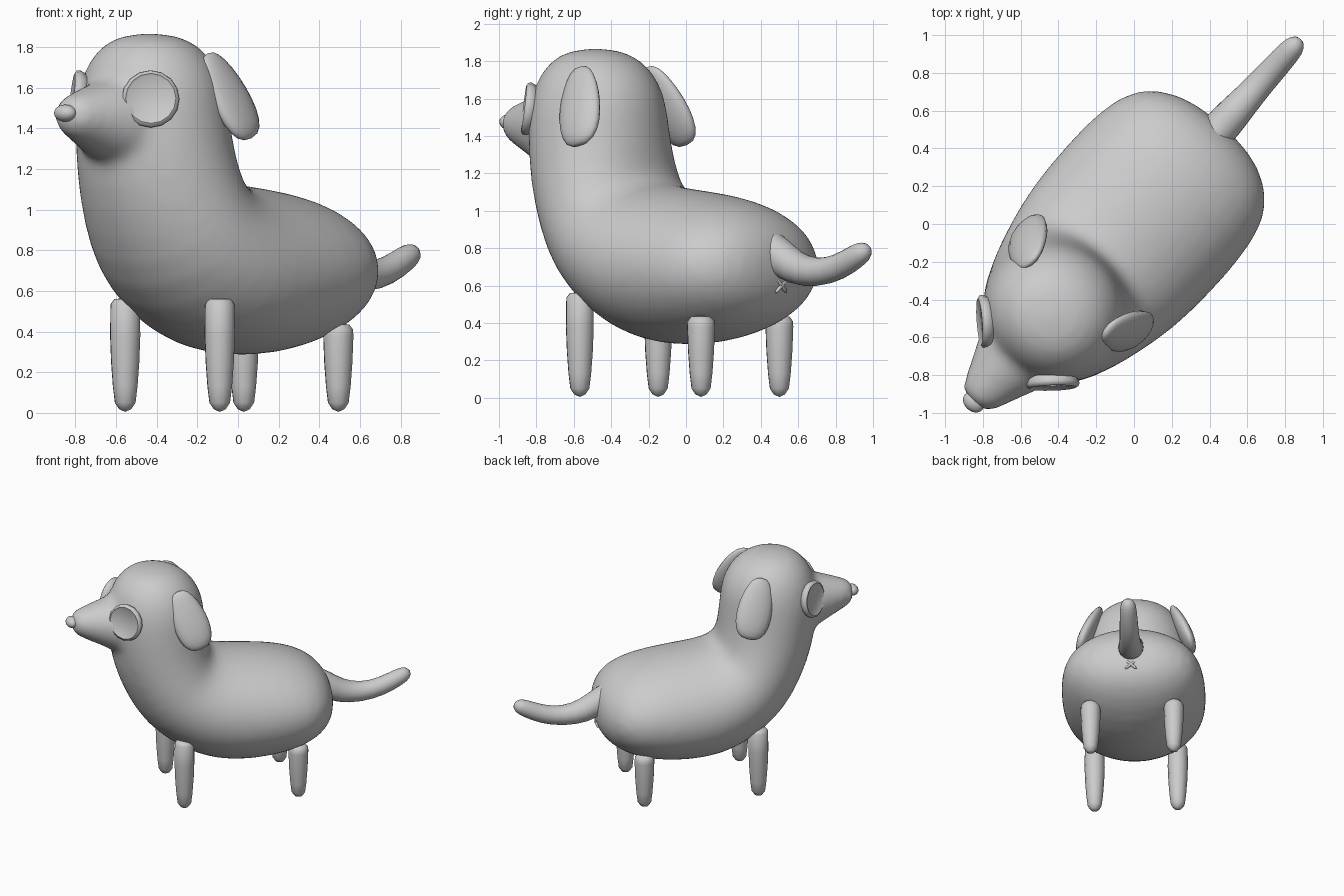
import bpy, bmesh
from math import sin, cos, pi, radians, hypot
from mathutils import Matrix, Vector

cube = bpy.data.objects.get("Cube")
if cube:
    bpy.data.objects.remove(cube, do_unlink=True)

TURN = Matrix.Rotation(radians(-42), 4, "Z")  # the dog stands diagonally

grey = bpy.data.materials.new("soft_grey")
grey.use_nodes = True
grey.diffuse_color = (0.6, 0.6, 0.6, 1)
grey.node_tree.nodes["Principled BSDF"].inputs["Base Color"].default_value = (0.6, 0.6, 0.6, 1)


def finish(name, bm, subdiv=0, sharp=None):
    bmesh.ops.recalc_face_normals(bm, faces=bm.faces)
    bm.transform(TURN)
    mesh = bpy.data.meshes.new(name)
    bm.to_mesh(mesh)
    bm.free()
    mesh.materials.append(grey)
    mesh.shade_smooth()
    if sharp:
        mesh.set_sharp_from_angle(angle=radians(sharp))
    obj = bpy.data.objects.new(name, mesh)
    bpy.context.collection.objects.link(obj)
    if subdiv:
        mod = obj.modifiers.new("rounding", "SUBSURF")
        mod.levels = mod.render_levels = subdiv
    return obj


def place(side, forward, up):
    return Vector((side, -forward, up))


def skin(bm, rings, start, end):
    """Bridge rings of points and close both ends with a fan."""
    loops = [[bm.verts.new(p) for p in ring] for ring in rings]
    n = len(loops[0])
    for a, b in zip(loops, loops[1:]):
        for i in range(n):
            j = (i + 1) % n
            bm.faces.new((a[i], a[j], b[j], b[i]))
    for loop, tip in ((loops[0], start), (loops[-1], end)):
        v = bm.verts.new(tip)
        for i in range(n):
            bm.faces.new((loop[i], loop[(i + 1) % n], v))


def loft(bm, sections, start, end, side=0, sides=16):
    """Sections: forward/up of one edge, forward/up of the opposite edge, half width."""
    rings = []
    for f1, z1, f2, z2, w in sections:
        a, b = place(side, f1, z1), place(side, f2, z2)
        mid, half = (a + b) / 2, (a - b) / 2
        rings.append([mid + half * cos(t) + Vector((w * sin(t), 0, 0))
                      for t in (2 * pi * i / sides for i in range(sides))])
    skin(bm, rings, place(side, *start), place(side, *end))


def frame(centre, z_axis, x_hint):
    z = z_axis.normalized()
    y = z.cross(x_hint).normalized()
    x = y.cross(z)
    return Matrix.Translation(centre) @ Matrix((x, y, z)).transposed().to_4x4()


def blob(name, matrix, size, flare=0, square=0):
    bm = bmesh.new()
    bmesh.ops.create_uvsphere(bm, u_segments=16, v_segments=12, radius=1)
    for v in bm.verts:
        k = (1 + flare * v.co.z) * (1.02 - v.co.z ** 2) ** -square
        v.co = Vector((v.co.x * size[0] * k, v.co.y * size[1] * k, v.co.z * size[2]))
    bm.transform(matrix)
    return finish(name, bm)


# Body, neck and head in one sweep from rump to crown
bm = bmesh.new()
loft(bm, [
    (-.67, .89, -.67, .50, .31), (-.55, 1.01, -.54, .385, .49),
    (-.35, 1.085, -.33, .30, .55), (-.1, 1.12, -.05, .265, .56),
    (.1, 1.14, .23, .285, .55), (.19, 1.16, .48, .40, .525),
    (.225, 1.19, .73, .60, .485), (.24, 1.25, .87, .85, .455),
    (.25, 1.36, .965, 1.1, .425), (.26, 1.48, 1.005, 1.38, .405),
    (.275, 1.63, 1.005, 1.58, .38), (.345, 1.755, .95, 1.735, .315),
    (.46, 1.845, .85, 1.84, .21)], (-.72, .7), (.66, 1.88))
# Muzzle, blended into the head
loft(bm, [(f, z + h, f, z - h, w) for f, z, w, h in (
    (.80, 1.40, .27, .25), (.90, 1.43, .255, .235), (1.0, 1.44, .215, .20),
    (1.08, 1.45, .175, .165), (1.2, 1.46, .125, .115), (1.26, 1.465, .095, .09))],
    (.75, 1.4), (1.285, 1.47))
body = finish("body", bm, 1)
blend = body.modifiers.new("blend", "REMESH")
blend.mode = "VOXEL"
blend.voxel_size = .025
blend.use_smooth_shade = True
soften = body.modifiers.new("soften", "SMOOTH")
soften.factor = .5
soften.iterations = 14
blob("nose", Matrix.Translation(place(0, 1.27, 1.475)), (.062, .048, .042))

# Tail: round sections square to a drooping path
path = [(-.54, .845), (-.66, .765), (-.78, .69), (-.94, .665), (-1.1, .695), (-1.24, .765), (-1.29, .79)]
radii = [.095, .105, .098, .08, .074, .068, .054]
tail = []
for i, ((f, z), r) in enumerate(zip(path, radii)):
    p, q = path[max(i - 1, 0)], path[min(i + 1, len(path) - 1)]
    df, dz = q[0] - p[0], q[1] - p[1]
    length = hypot(df, dz)
    nf, nz = -dz / length * r, df / length * r
    tail.append((f + nf, z + nz, f - nf, z - nz, r))
bm = bmesh.new()
loft(bm, tail, (-.51, .865), (-1.33, .81), sides=10)
finish("tail", bm, 1)

# Small crossed mark under the tail
for name, lean in (("rear_mark_a", 1), ("rear_mark_b", -1)):
    axis = Vector((lean, 0, .85))
    blob(name, frame(place(0, -.685, .6), axis, Vector((0, 1, 0))), (.014, .012, .058))

for side, label in ((1, "left"), (-1, "right")):
    # Legs
    for part, forward, top in (("front", .482, .565), ("rear", -.39, .44)):
        leg = [(forward - r, z, forward + r, z, r) for r, z in (
            (.03, .018), (.052, .05), (.062, .13), (.071, .25), (.076, .38), (.074, top - .03), (.055, top - .005))]
        bm = bmesh.new()
        loft(bm, leg, (forward, .005), (forward, top), side * .313, 12)
        finish(f"{part}_{label}_leg", bm)

    # Floppy ears, wider at the lower end
    hang = place(side * .17, -.15, -.44)
    blob(f"{label}_ear", frame(place(side * .348, .45, 1.56), hang, Vector((0, 1, 0))),
         (.132, .052, .235), .15, .13)

    # Round eyes with a soft rim
    bm = bmesh.new()
    rim = [(.10, -.06), (.132, -.025), (.142, 0), (.138, .016), (.124, .024), (.115, .018)]
    skin(bm, [[Vector((r * cos(t), r * sin(t), h)) for t in (2 * pi * i / 16 for i in range(16))]
              for r, h in rim], Vector((0, 0, -.06)), Vector((0, 0, .018)))
    bm.transform(frame(place(side * .245, .915, 1.545), place(side * .69, .72, .12), Vector((0, 0, 1))))
    finish(f"{label}_eye", bm, sharp=50)
